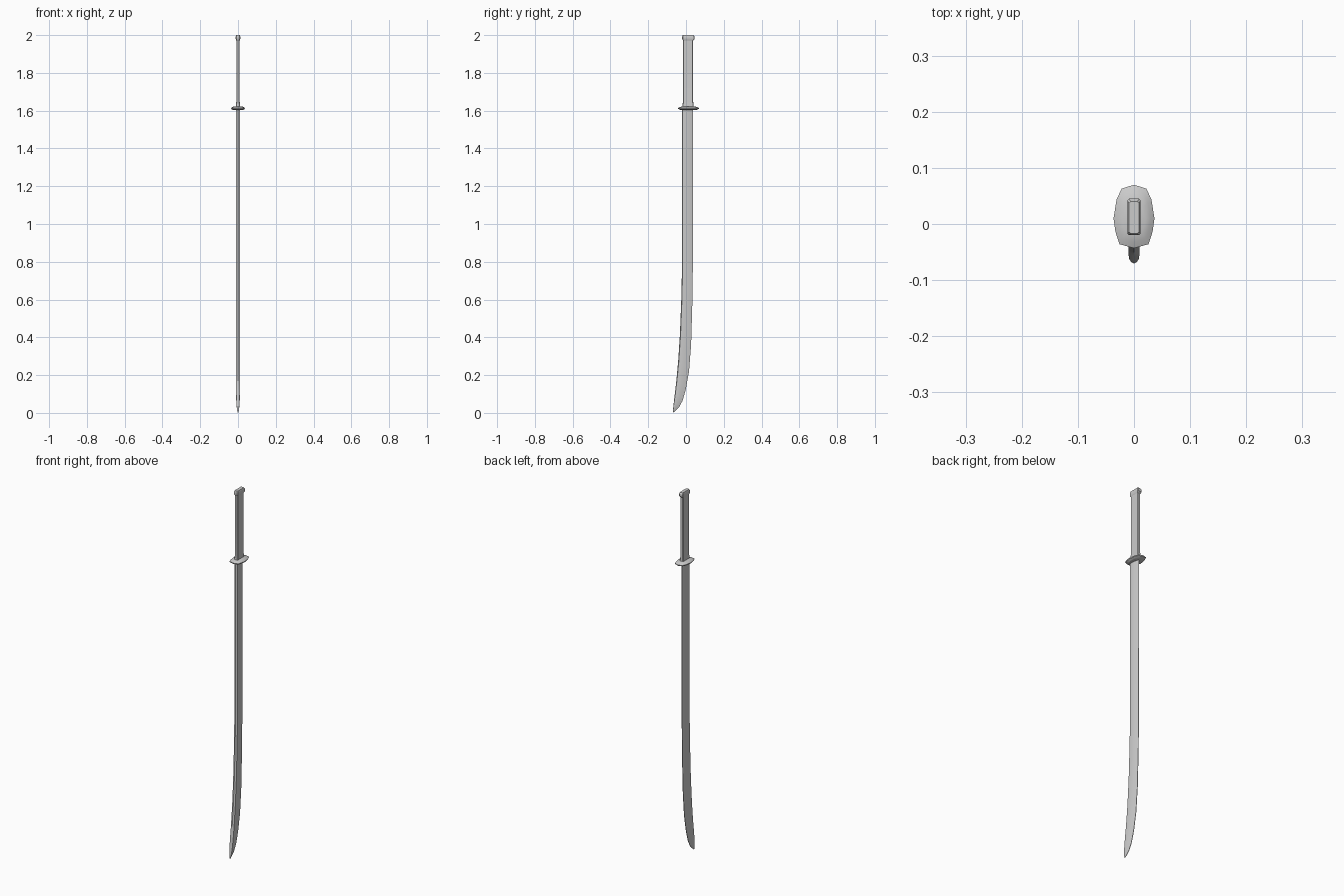
import bpy, bmesh, math

if "Cube" in bpy.data.objects:
    bpy.data.objects.remove(bpy.data.objects["Cube"])


def loft(name, rings, angle=30):
    """Skin a stack of equal-length closed rings and cap both ends."""
    bm = bmesh.new()
    loops = [[bm.verts.new(p) for p in ring] for ring in rings]
    n = len(loops[0])
    for a, b in zip(loops, loops[1:]):
        for i in range(n):
            j = (i + 1) % n
            bm.faces.new((a[i], a[j], b[j], b[i]))
    bm.faces.new(loops[0])
    bm.faces.new(loops[-1])
    bmesh.ops.recalc_face_normals(bm, faces=bm.faces)
    mesh = bpy.data.meshes.new(name)
    bm.to_mesh(mesh)
    bm.free()
    ob = bpy.data.objects.new(name, mesh)
    bpy.context.collection.objects.link(ob)
    bpy.ops.object.select_all(action='DESELECT')
    ob.select_set(True)
    bpy.context.view_layer.objects.active = ob
    bpy.ops.object.shade_smooth_by_angle(angle=math.radians(angle))
    return ob


def chamfered(z, hx, y0, y1, c):
    """Rectangle ring with cut corners."""
    return [(hx, y0 + c, z), (hx, y1 - c, z), (hx - c, y1, z), (c - hx, y1, z),
            (-hx, y1 - c, z), (-hx, y0 + c, z), (c - hx, y0, z), (hx - c, y0, z)]


# Blade: flat spine at -y, tapering to the cutting edge at +y
# each station: z at spine, spine y, z at edge, edge y, half thickness
stations = [
    (1.61, -.021, 1.61, .037, .010), (1.2, -.021, 1.2, .037, .010),
    (.78, -.021, .76, .036, .010), (.60, -.025, .56, .033, .010),
    (.42, -.032, .36, .027, .010), (.28, -.041, .22, .016, .010),
    (.18, -.050, .125, -.001, .010), (.11, -.058, .065, -.018, .010),
    (.06, -.064, .031, -.036, .009), (.025, -.068, .012, -.054, .006),
    (.004, -.070, .001, -.068, .002),
]
section = [(.95, .06), (1, .2), (.8, .6), (.12, 1)]
rings = []
for zs, ys, ze, ye, t in stations:
    right = [(fx * t, ys + (ye - ys) * f, zs + (ze - zs) * f) for fx, f in section]
    left = [(-x, y, z) for x, y, z in reversed(right)]
    rings.append(right + left + [(0, ys, zs)])
loft("blade", rings)

# Guard: faceted oval disc with a thin rim
half = [(.022, .063), (.031, .044), (.0365, .010), (.033, -.014), (.026, -.036)]
outline = [(0, .070)] + half + [(0, -.043)] + [(-x, y) for x, y in reversed(half)]
cy = .012
loft("guard", [[(x * s, cy + (y - cy) * s, z) for x, y in outline]
               for z, s in [(1.603, .72), (1.609, .97), (1.614, 1), (1.619, .8), (1.623, .55)]])

# Grip: slim bar flaring slightly towards the guard
loft("grip", [chamfered(z, hx, y0, y1, .003) for z, hx, y0, y1 in
              [(1.615, .011, -.020, .041), (1.65, .009, -.016, .038),
               (1.82, .009, -.016, .038), (1.98, .009, -.016, .038)]])

# Pommel cap
loft("pommel_cap", [chamfered(z, hx, y0, y1, .003) for z, hx, y0, y1 in
                    [(1.972, .009, -.016, .038), (1.979, .012, -.020, .045),
                     (1.992, .012, -.020, .045), (2.0, .009, -.017, .040)]])
